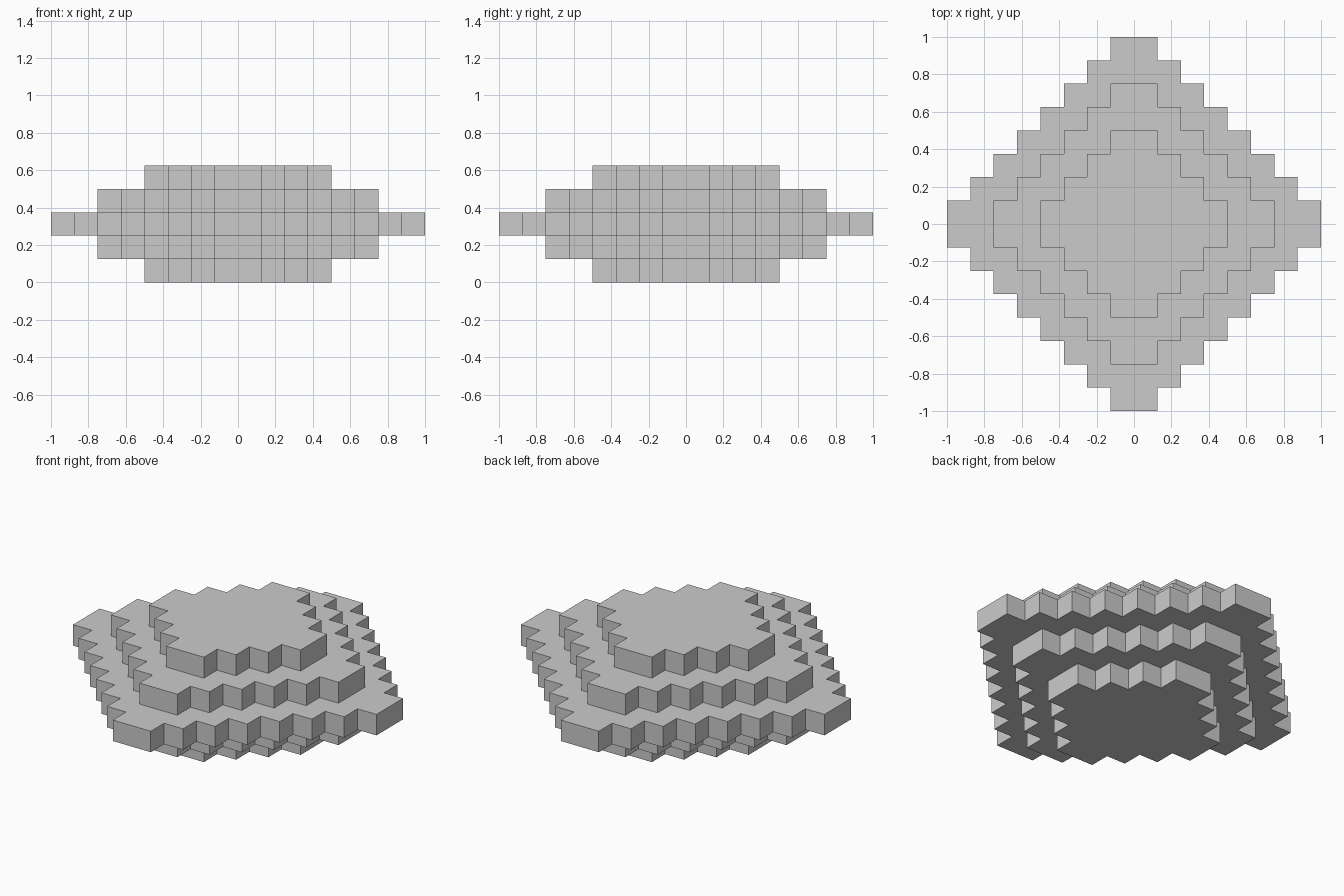
import bpy
import bmesh

cube = bpy.data.objects.get("Cube")
if cube:
    bpy.data.objects.remove(cube, do_unlink=True)

STEP = 0.125  # width of one stair step and height of one tier

grey = bpy.data.materials.new("plain_grey")
grey.use_nodes = True
colour = (0.6, 0.6, 0.6, 1)
grey.diffuse_color = colour
grey.node_tree.nodes["Principled BSDF"].inputs["Base Color"].default_value = colour


def stepped_diamond(size):
    """Counter-clockwise outline of a diamond with stair-stepped sides."""
    quarter = []
    for k in range(size):
        quarter += [(size - k, k), (size - k, k + 1)]
    quarter = quarter[1:]  # the flat tip spans two quarters
    outline = []
    for _ in range(4):
        outline += quarter
        quarter = [(-y, x) for x, y in quarter]
    return outline


def add_tier(name, size, level):
    """Extrude a stepped diamond into one flat-faced tier."""
    bm = bmesh.new()
    z = level * STEP
    base = bm.faces.new([bm.verts.new((x * STEP, y * STEP, z))
                         for x, y in stepped_diamond(size)])
    grown = bmesh.ops.extrude_face_region(bm, geom=[base], use_keep_orig=True)
    top = [v for v in grown["geom"] if isinstance(v, bmesh.types.BMVert)]
    bmesh.ops.translate(bm, verts=top, vec=(0, 0, STEP))
    bmesh.ops.recalc_face_normals(bm, faces=bm.faces)
    mesh = bpy.data.meshes.new(name)
    bm.to_mesh(mesh)
    bm.free()
    mesh.materials.append(grey)
    bpy.context.collection.objects.link(bpy.data.objects.new(name, mesh))


# Tiers from the ground up, widest in the middle
tiers = [("bottom_tier", 4), ("lower_tier", 6), ("middle_tier", 8),
         ("upper_tier", 6), ("top_tier", 4)]
for level, (name, size) in enumerate(tiers):
    add_tier(name, size, level)
